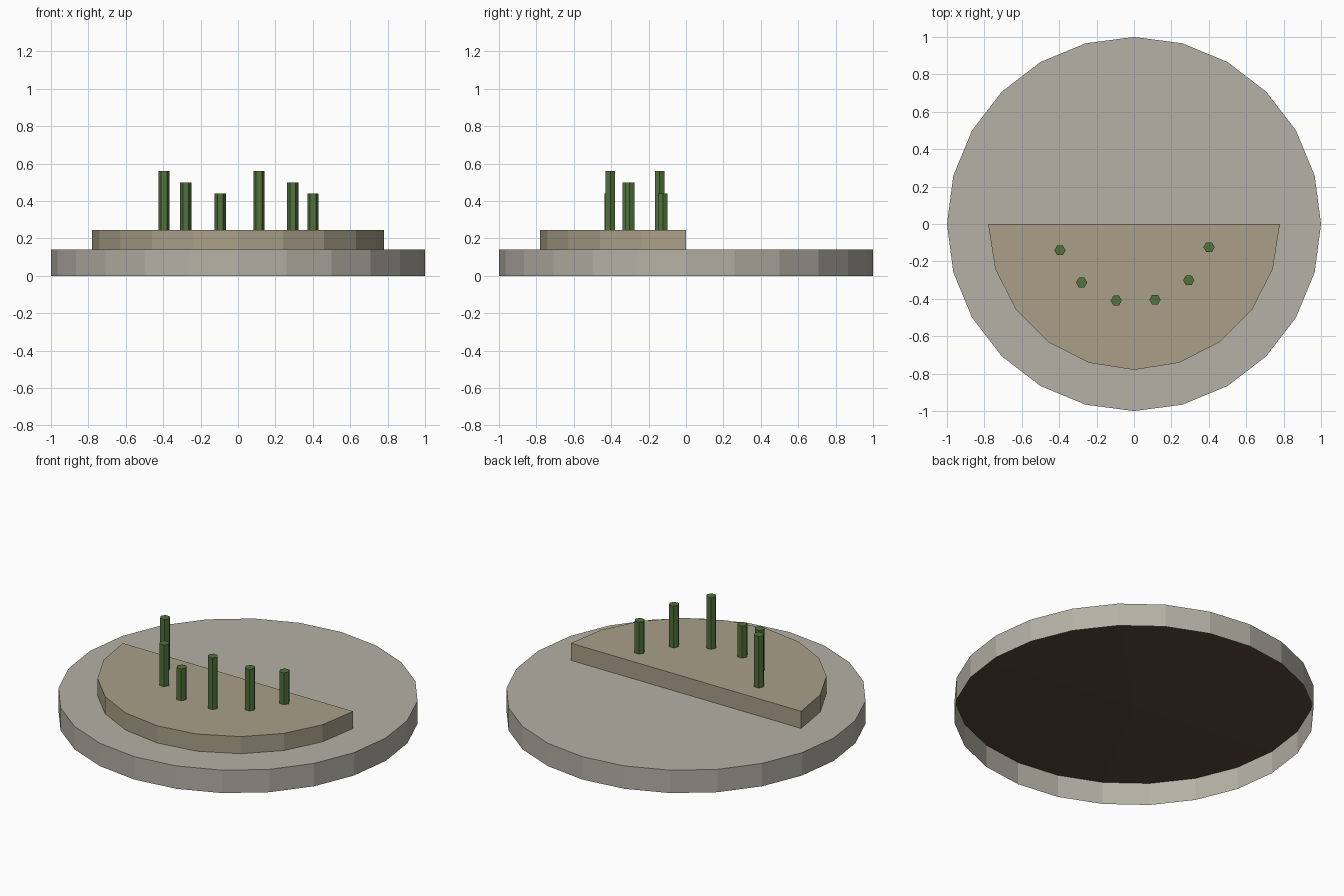
import bpy, bmesh
from math import cos, sin, pi

if "Cube" in bpy.data.objects:
    bpy.data.objects.remove(bpy.data.objects["Cube"])

def material(name, rgb):
    m = bpy.data.materials.new(name)
    m.diffuse_color = (*rgb, 1)
    m.use_nodes = True
    m.node_tree.nodes["Principled BSDF"].inputs["Base Color"].default_value = m.diffuse_color
    return m

STONE = material("stone", (0.46, 0.44, 0.38))
SAND = material("sand", (0.40, 0.35, 0.25))
GREEN = material("green", (0.08, 0.17, 0.045))
SOIL = material("soil", (0.10, 0.065, 0.04))

def finish(name, bm, mat):
    mesh = bpy.data.meshes.new(name)
    bm.to_mesh(mesh)
    bm.free()
    mesh.materials.append(mat)
    ob = bpy.data.objects.new(name, mesh)
    bpy.context.collection.objects.link(ob)
    return ob

def arc(r, sides, count, start=0.0, centre=(0, 0)):
    return [(centre[0] + r * cos(start + 2 * pi * i / sides),
             centre[1] + r * sin(start + 2 * pi * i / sides)) for i in range(count)]

def prism(name, outline, z0, z1, mat, bottom=True):
    """Extrude a counter-clockwise outline from z0 to z1."""
    bm = bmesh.new()
    low = [bm.verts.new((x, y, z0)) for x, y in outline]
    top = [bm.verts.new((x, y, z1)) for x, y in outline]
    n = len(outline)
    for i in range(n):
        j = (i + 1) % n
        bm.faces.new((low[i], low[j], top[j], top[i]))
    bm.faces.new(top)
    if bottom:
        bm.faces.new(low[::-1])
    return finish(name, bm, mat)

# Round base, open underneath
prism("base_plate", arc(1, 24, 24), 0, 0.14, STONE, bottom=False)

# Shallow soil cone filling the underside, apex down
bm = bmesh.new()
rim = [bm.verts.new((x, y, 0.137)) for x, y in arc(0.998, 24, 24)]
apex = bm.verts.new((0, 0, 0.06))
for i in range(24):
    bm.faces.new((rim[(i + 1) % 24], rim[i], apex))
finish("soil_underside", bm, SOIL)

# Half-round raised step on the front half
prism("half_step", arc(0.78, 20, 11, pi), 0.14, 0.245, SAND)

# Six hexagonal stems along an arc, three repeating heights
for i in range(6):
    a = -0.3 - 0.5 * i
    centre = (0.42 * cos(a), 0.42 * sin(a))
    prism(f"stem_{i + 1}", arc(0.03, 6, 6, 0, centre),
          0.24, 0.44 + 0.06 * (i % 3), GREEN)
